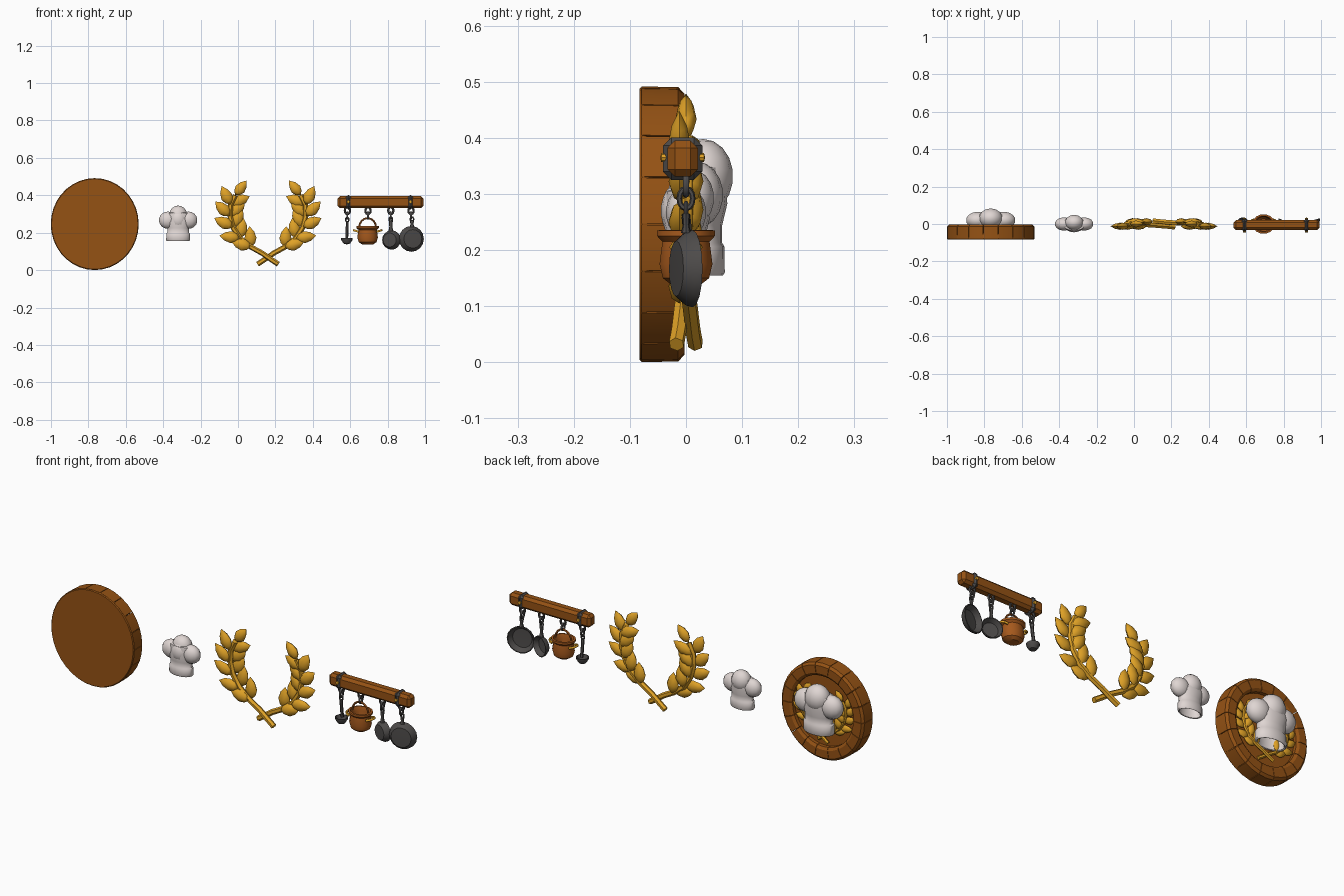
import bpy, bmesh
from math import sin, cos, pi, radians, atan2
from mathutils import Vector, Matrix

if "Cube" in bpy.data.objects:
    bpy.data.objects.remove(bpy.data.objects["Cube"])


def material(name, r, g, b):
    m = bpy.data.materials.new(name)
    m.use_nodes = True
    m.diffuse_color = (r, g, b, 1)
    node = m.node_tree.nodes["Principled BSDF"]
    node.inputs["Base Color"].default_value = (r, g, b, 1)
    node.inputs["Roughness"].default_value = 0.7
    return m


WOOD = material("brown wood", 0.30, 0.085, 0.007)
COPPER = material("copper", 0.38, 0.10, 0.012)
GOLD = material("gold", 0.74, 0.36, 0.02)
IRON = material("dark iron", 0.075, 0.07, 0.068)
WHITE = material("white cloth", 0.74, 0.67, 0.65)


def finish(name, bm, mat, angle=40):
    bmesh.ops.recalc_face_normals(bm, faces=bm.faces)
    me = bpy.data.meshes.new(name)
    bm.to_mesh(me)
    bm.free()
    ob = bpy.data.objects.new(name, me)
    bpy.context.collection.objects.link(ob)
    me.materials.append(mat)
    bpy.ops.object.select_all(action="DESELECT")
    ob.select_set(True)
    bpy.context.view_layer.objects.active = ob
    bpy.ops.object.shade_smooth_by_angle(angle=radians(angle))
    return ob


def lathe(bm, profile, segs, matrix):
    """Spin (radius, height) points about z; zero radius closes the end."""
    rings = []
    for r, h in profile:
        n = segs if r else 1
        rings.append([bm.verts.new(matrix @ Vector((r * cos(2 * pi * i / segs), r * sin(2 * pi * i / segs), h)))
                      for i in range(n)])
    for a, b in zip(rings, rings[1:]):
        for i in range(segs):
            j = (i + 1) % segs
            quad = [a[i % len(a)], a[j % len(a)], b[j % len(b)], b[i % len(b)]]
            bm.faces.new(list(dict.fromkeys(quad)))


def tube(bm, pts, radius, sides=6, closed=False):
    """Sweep a ring along points lying in a plane that faces y or x."""
    pts = [Vector(p) for p in pts]
    n, rings = len(pts), []
    normal = (pts[1] - pts[0]).cross(pts[-1] - pts[0])
    normal = normal.normalized() if normal.length > 1e-6 else Vector((0, 1, 0))
    for i, p in enumerate(pts):
        a = pts[(i - 1) % n] if closed else pts[max(i - 1, 0)]
        b = pts[(i + 1) % n] if closed else pts[min(i + 1, n - 1)]
        side = (b - a).normalized().cross(normal).normalized()
        rings.append([bm.verts.new(p + radius * (cos(2 * pi * k / sides) * side + sin(2 * pi * k / sides) * normal))
                      for k in range(sides)])
    for i in range(n if closed else n - 1):
        a, b = rings[i], rings[(i + 1) % n]
        for k in range(sides):
            j = (k + 1) % sides
            bm.faces.new([a[k], a[j], b[j], b[k]])
    if not closed:
        bm.faces.new(rings[0])
        bm.faces.new(rings[-1])


def ring(bm, centre, rx, rz, thick, sideways=False):
    pts = []
    for i in range(12):
        u, v = rx * cos(i * pi / 6), rz * sin(i * pi / 6)
        pts.append(Vector(centre) + (Vector((0, u, v)) if sideways else Vector((u, 0, v))))
    tube(bm, pts, thick, closed=True)


def box(bm, centre, size, bevel=0):
    made = bmesh.ops.create_cube(bm, size=1, matrix=Matrix.Translation(centre) @ Matrix.Diagonal((*size, 1)))
    if bevel:
        edges = {e for v in made["verts"] for e in v.link_edges}
        bmesh.ops.bevel(bm, geom=list(edges), offset=bevel, segments=1, affect="EDGES")


def place(ob, loc, scale=1):
    ob.location = loc
    ob.scale = (scale,) * 3


TO_Y = Matrix.Rotation(-pi / 2, 4, "X")   # turns the lathe axis towards +y


def hat(prefix, loc, scale):
    # open band and gathered body
    bm = bmesh.new()
    flat = Matrix.Diagonal((1, 0.6, 1, 1))
    lathe(bm, [(0.05, 0.1), (0.054, 0.002), (0.06, 0), (0.064, 0.004), (0.063, 0.04), (0.058, 0.045),
               (0.058, 0.07), (0.07, 0.1), (0.06, 0.15), (0, 0.16)], 16, flat)
    place(finish(prefix + "_band", bm, WHITE), loc, scale)
    # puffy crown lobes
    bm = bmesh.new()
    for x, y, z, rx, ry, rz in [(-.055, 0, .112, .049, .036, .046), (.055, 0, .112, .049, .036, .046),
                                (0, .008, .138, .05, .042, .052), (0, -.012, .115, .045, .033, .05)]:
        m = Matrix.Translation((x, y, z)) @ Matrix.Diagonal((rx, ry, rz, 1))
        bmesh.ops.create_uvsphere(bm, u_segments=14, v_segments=9, radius=1, matrix=m)
    place(finish(prefix + "_crown", bm, WHITE, 50), loc, scale)


def laurel(prefix, loc, scale):
    path = [(-.055, .032), (-.02, .055), (.03, .09), (.09, .123), (.15, .17), (.188, .23),
            (.203, .29), (.20, .35), (.175, .40)]
    for side, label in ((1, "left"), (-1, "right")):
        bm = bmesh.new()
        # stem, passing before or behind the other at the crossing
        tube(bm, [(side * x, side * 0.017 * max(0, 1 - i / 4), z) for i, (x, z) in enumerate(path)], 0.014)

        def leaf(x, z, angle, length, y):
            m = (Matrix.Translation((side * x, y, z))
                 @ Matrix.Rotation(pi / 2 - angle if side > 0 else angle - pi / 2, 4, "Y")
                 @ Matrix.Diagonal((length * 0.29, 0.019, length, 1)))
            lathe(bm, [(0, 0), (.7, .18), (1, .42), (.72, .72), (0, 1)], 8, m)

        # paired leaves, then the tip leaf
        for i in range(3, 8):
            (x, z), (ax, az), (bx, bz) = path[i], path[i - 1], path[min(i + 1, 8)]
            t = atan2(bz - az, bx - ax)
            leaf(x, z, t + radians(52), 0.112, 0.012)
            leaf(x, z, t - radians(18 if i == 3 else 40), 0.11, -0.012)
        leaf(*path[-1], radians(128), 0.1, 0)
        place(finish(prefix + "_" + label + "_branch", bm, GOLD, 50), loc, scale)


# Round sign: backing board, recessed panel, rim of wooden blocks
CX, CZ, R, N = -0.766, 0.246, 0.235, 18
stretch = Matrix.Translation((CX, 0, CZ)) @ Matrix.Diagonal((1, 1, 1.045, 1))
bm = bmesh.new()
lathe(bm, [(0, -.083), (R - .004, -.083), (R, -.078), (R - .006, -.06), (R - .02, -.03), (0, -.03)], 36,
      stretch @ TO_Y)
finish("sign_board", bm, WOOD, 30)

bm = bmesh.new()
for i in range(N):
    corners = []
    for a in (i + 0.015, i + 0.5, i + 0.985):
        t = 2 * pi * a / N
        corners.append([bm.verts.new(stretch @ Vector((r * cos(t), y, r * sin(t))))
                        for r, y in ((R, -.079), (R - .001, -.014), (R - .012, -.003),
                                     (.185, -.003), (.172, -.012), (.172, -.035))])
    for a, b in zip(corners, corners[1:]):
        for k in range(6):
            j = (k + 1) % 6
            bm.faces.new([a[k], a[j], b[j], b[k]])
    bm.faces.new(corners[0])
    bm.faces.new(corners[2])
finish("sign_rim_blocks", bm, WOOD, 25)

hat("sign_hat", (CX, 0.02, 0.155), 1.28)
laurel("sign_laurel", (CX, -0.015, 0.075), 0.62)

# Free-standing hat and wreath
hat("hat", (-0.32, 0, 0.155), 1)
laurel("wreath", (0.16, 0, 0), 1)

# Hanging rack: beam, straps, bolts
BY = -0.006
bm = bmesh.new()
box(bm, (0.762, BY, 0.363), (0.46, 0.054, 0.064), 0.013)
finish("rack_beam", bm, WOOD, 20)

straps, bolts = bmesh.new(), bmesh.new()
for x in (0.59, 0.922):
    box(straps, (x, BY, 0.363), (0.034, 0.07, 0.076), 0.015)
    for s in (-1, 1):
        m = Matrix.Translation((x, BY + s * 0.034, 0.365)) @ TO_Y
        lathe(bolts, [(0, -.006), (.008, -.004), (.008, .004), (0, .006)], 8, m)
finish("rack_straps", straps, IRON, 20)
finish("strap_bolts", bolts, GOLD, 30)

# Chain links below the beam
bm = bmesh.new()
for x in (0.585, 0.695, 0.817, 0.925):
    ring(bm, (x, 0, 0.318), 0.014, 0.019, 0.006)
    ring(bm, (x, 0, 0.292), 0.012, 0.018, 0.005, True)
finish("chain_links", bm, IRON, 60)

# Ladle
bm = bmesh.new()
ring(bm, (0.584, 0, 0.27), 0.009, 0.012, 0.004)
tube(bm, [(0.584, 0, 0.26), (0.583, 0.004, 0.22), (0.582, 0.012, 0.17)], 0.008)
lathe(bm, [(0, -.026), (.018, -.021), (.03, -.002), (.031, .008), (.027, .008), (.018, -.012), (0, -.018)], 12,
      Matrix.Translation((0.582, 0.005, 0.163)))
finish("ladle", bm, IRON)


def pan(name, x, z, r, turn):
    # shallow dish facing the back, with a tapered handle and eye
    bm = bmesh.new()
    m = Matrix.Translation((x, 0, z)) @ Matrix.Rotation(radians(turn), 4, "Z") @ TO_Y
    lathe(bm, [(0, -.02), (r * .72, -.018), (r * .95, 0), (r, .012), (r * .93, .013), (r * .7, -.01), (0, -.012)],
          16, m)
    top = z + r * 0.92
    lathe(bm, [(0, 0), (.013, 0), (.008, .4), (.011, .9), (0, 1)], 8,
          Matrix.Translation((x, 0, top)) @ Matrix.Diagonal((1, 0.7, 0.268 - top, 1)))
    ring(bm, (x, 0, 0.272), 0.009, 0.012, 0.004)
    finish(name, bm, IRON, 35)


pan("small_pan", 0.817, 0.161, 0.052, -20)
pan("large_pan", 0.93, 0.167, 0.069, 15)

# Copper pot with bail and side handles
PX = 0.693
bm = bmesh.new()
lathe(bm, [(0, .138), (.03, .138), (.048, .15), (.055, .175), (.049, .215), (.06, .225), (.06, .235),
           (.05, .236), (.043, .215), (.047, .175), (.03, .148), (0, .148)], 14,
      Matrix.Translation((PX, 0, 0)) @ Matrix.Diagonal((1, 0.88, 1, 1)))
finish("pot", bm, COPPER, 35)

bm = bmesh.new()
tube(bm, [(PX + 0.045 * cos(i * pi / 8), 0, 0.228 + 0.05 * sin(i * pi / 8)) for i in range(9)], 0.005)
finish("pot_bail", bm, COPPER, 60)

bm = bmesh.new()
for s in (-1, 1):
    tube(bm, [(PX + s * (0.048 + 0.026 * sin(i * pi / 6)), 0.024 * cos(i * pi / 6), 0.205 + 0.008 * sin(i * pi / 6))
              for i in range(7)], 0.006)
finish("pot_handles", bm, GOLD, 60)
